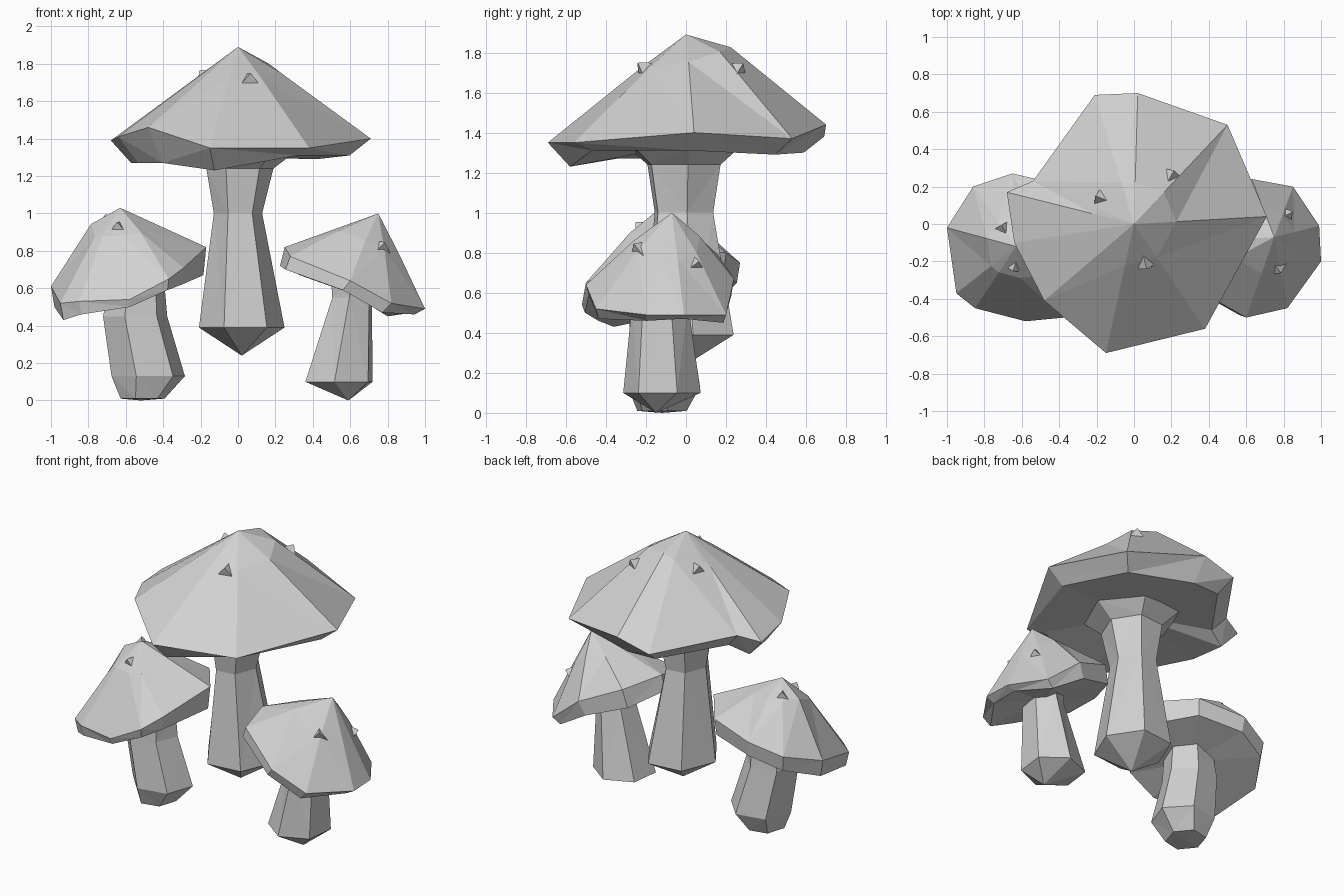
import bpy, bmesh, math
from mathutils import Vector
from mathutils.bvhtree import BVHTree

if "Cube" in bpy.data.objects:
    bpy.data.objects.remove(bpy.data.objects["Cube"])

grey = bpy.data.materials.new("plain grey")
grey.diffuse_color = (0.64, 0.64, 0.64, 1)
grey.use_nodes = True
grey.node_tree.nodes["Principled BSDF"].inputs["Base Color"].default_value = grey.diffuse_color


def finish(bm, name):
    bmesh.ops.recalc_face_normals(bm, faces=bm.faces)
    mesh = bpy.data.meshes.new(name)
    bm.to_mesh(mesh)
    mesh.materials.append(grey)
    bpy.context.collection.objects.link(bpy.data.objects.new(name, mesh))


def skin(rings, start, end):
    """Bridge a stack of equal vertex rings and close each end to a point."""
    bm = bmesh.new()
    loops = [[bm.verts.new(p) for p in ring] for ring in rings]
    n = len(loops[0])
    a, b = bm.verts.new(start), bm.verts.new(end)
    for i in range(n):
        j = (i + 1) % n
        bm.faces.new((a, loops[0][i], loops[0][j]))
        bm.faces.new((b, loops[-1][j], loops[-1][i]))
        for lo, hi in zip(loops, loops[1:]):
            bm.faces.new((lo[i], hi[i], hi[j], lo[j]))
    bmesh.ops.triangulate(bm, faces=[f for f in bm.faces if len(f.verts) > 3])
    return bm


def cap(name, apex, centre, shift, inset, t, spokes, spots):
    """Spokes hold rim x, y, z, the shoulder's upward bulge and the lip's height."""
    apex, centre = Vector(apex), Vector(centre)
    rim = [Vector(s[:3]) for s in spokes]
    shoulder = [apex.lerp(r, t) + Vector((0, 0, s[3])) for r, s in zip(rim, spokes)]
    lip = []
    for r, s in zip(rim, spokes):
        p = r.lerp(centre, inset)
        lip.append(Vector((p.x + shift, p.y, s[4])))
    bm = skin([shoulder, rim, lip], apex, centre)
    bmesh.ops.recalc_face_normals(bm, faces=bm.faces)
    tree = BVHTree.FromBMesh(bm)
    finish(bm, name + "_cap")
    # pointed three-sided warts standing on the cap surface
    for k, (x, y, size) in enumerate(spots):
        hit, normal, _, _ = tree.ray_cast(Vector((x, y, 3)), Vector((0, 0, -1)))
        if hit is None:
            continue
        wart = bmesh.new()
        bmesh.ops.create_cone(wart, cap_ends=True, segments=3, radius1=size,
                              radius2=0.005, depth=size * 0.9)
        turn = normal.to_track_quat('Z', 'Y').to_matrix()
        bmesh.ops.rotate(wart, verts=wart.verts, matrix=turn)
        bmesh.ops.translate(wart, verts=wart.verts, vec=hit)
        finish(wart, f"{name}_wart_{k + 1}")


def stem(name, sides, turn, tip, levels):
    """Levels hold z, centre x, centre y, radius x, radius y."""
    rings = []
    for z, cx, cy, rx, ry in levels:
        angles = [turn + math.tau * i / sides for i in range(sides)]
        rings.append([(cx + rx * math.cos(a), cy + ry * math.sin(a), z) for a in angles])
    top = levels[-1]
    finish(skin(rings, tip, (top[1], top[2], top[0] + 0.01)), name + "_stem")


# tall middle mushroom
cap("middle", (0, 0, 1.89), (0, 0, 1.34), 0, 0.16, 0.32,
    [(0.71, 0.04, 1.40, 0.02, 1.31), (0.50, 0.53, 1.37, 0.08, 1.29),
     (0.02, 0.70, 1.44, 0.08, 1.30), (-0.21, 0.69, 1.38, 0.07, 1.30),
     (-0.54, 0.23, 1.42, 0.02, 1.32), (-0.68, 0.17, 1.39, 0.0, 1.27),
     (-0.64, -0.10, 1.41, 0.0, 1.27), (-0.48, -0.41, 1.46, 0.0, 1.27),
     (-0.15, -0.69, 1.35, 0.01, 1.23), (0.38, -0.56, 1.35, 0.01, 1.31)],
    [(-0.18, 0.14, 0.09), (0.20, 0.26, 0.09), (0.06, -0.21, 0.10)])
stem("middle", 6, 0.1, (0.02, 0, 0.24),
     [(0.39, 0.02, 0.01, 0.23, 0.25), (1.0, 0, -0.01, 0.13, 0.16),
      (1.24, 0.01, -0.01, 0.18, 0.20), (1.33, 0.01, -0.01, 0.30, 0.31)])

# small mushroom on the right, cap leaning outward
cap("right", (0.75, -0.07, 1.0), (0.61, -0.13, 0.57), -0.04, 0.04, 0.45,
    [(0.99, -0.01, 0.49, 0.0, 0.47), (0.85, 0.20, 0.49, 0.03, 0.45),
     (0.63, 0.24, 0.67, 0.03, 0.58), (0.36, 0.16, 0.79, 0.0, 0.67),
     (0.25, -0.10, 0.82, 0.0, 0.72), (0.28, -0.32, 0.77, 0.01, 0.70),
     (0.60, -0.50, 0.64, 0.02, 0.59), (0.82, -0.45, 0.52, 0.03, 0.47),
     (1.0, -0.20, 0.49, 0.01, 0.46)],
    [(0.77, -0.24, 0.07), (0.82, 0.05, 0.07)])
stem("right", 6, 0.4, (0.59, -0.15, 0.0),
     [(0.10, 0.54, -0.12, 0.195, 0.195), (0.55, 0.61, -0.13, 0.115, 0.14),
      (0.62, 0.61, -0.13, 0.12, 0.14)])

# small mushroom on the left, cap leaning the other way
cap("left", (-0.63, -0.12, 1.03), (-0.54, -0.13, 0.57), 0, 0.04, 0.42,
    [(-0.17, -0.05, 0.82, 0.0, 0.67), (-0.29, -0.38, 0.71, 0.01, 0.62),
     (-0.37, -0.50, 0.65, 0.03, 0.59), (-0.58, -0.52, 0.54, 0.06, 0.50),
     (-0.85, -0.45, 0.53, 0.06, 0.46), (-0.95, -0.37, 0.52, 0.06, 0.43),
     (-1.0, -0.02, 0.61, 0.09, 0.50), (-0.86, 0.20, 0.68, 0.06, 0.58),
     (-0.65, 0.27, 0.75, 0.04, 0.65), (-0.35, 0.20, 0.80, 0.01, 0.69)],
    [(-0.64, -0.23, 0.07), (-0.70, -0.02, 0.07)])
stem("left", 6, 0.2, (-0.52, -0.12, 0.0),
     [(0.01, -0.51, -0.12, 0.12, 0.13), (0.13, -0.48, -0.11, 0.20, 0.19),
      (0.45, -0.55, -0.13, 0.175, 0.16), (0.62, -0.54, -0.13, 0.15, 0.15)])
